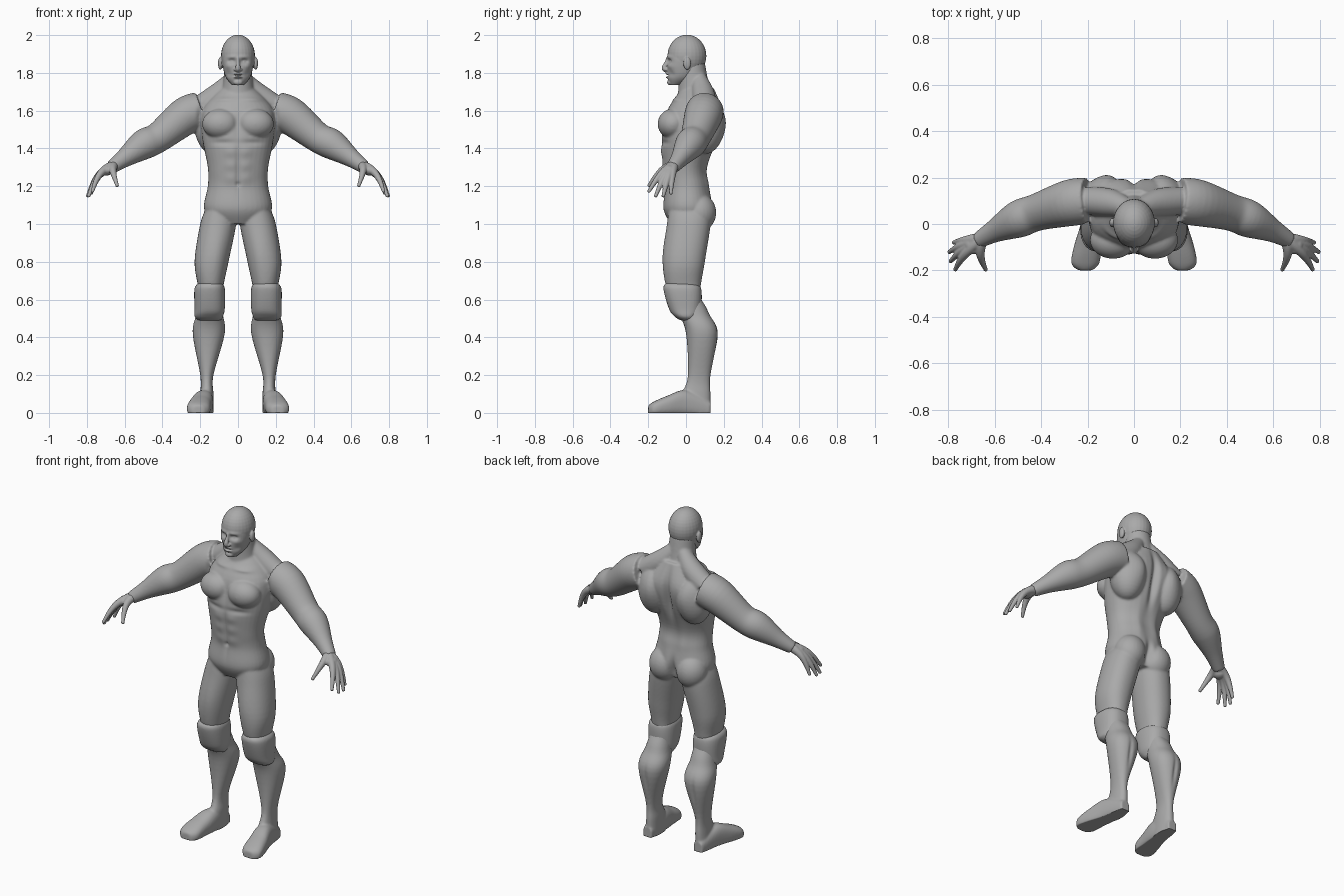
import bpy, bmesh
from math import sin, cos, pi, exp, copysign
from mathutils import Vector, Matrix

if "Cube" in bpy.data.objects:
    bpy.data.objects.remove(bpy.data.objects["Cube"])

grey = bpy.data.materials.new("plain grey")
grey.use_nodes = True
grey.diffuse_color = (.4, .4, .4, 1)
grey.node_tree.nodes["Principled BSDF"].inputs["Base Color"].default_value = grey.diffuse_color


def refine(rows, steps=6):
    """Smooth curve through the rows of numbers (Catmull-Rom)."""
    rows = [rows[0], *rows, rows[-1]]
    out = []
    for before, start, end, after in zip(rows, rows[1:], rows[2:], rows[3:]):
        for i in range(steps):
            t = i / steps
            out.append([q + t * ((r - p) + t * ((2 * p - 5 * q + 4 * r - s) + t * (3 * (q - r) + s - p))) / 2
                        for p, q, r, s in zip(before, start, end, after)])
    return out + [list(rows[-1])]


def skin(bm, rings):
    """Closed surface over a series of rings."""
    loops = [[bm.verts.new(point) for point in ring] for ring in rings]
    for low, high in zip(loops, loops[1:]):
        for i in range(len(low)):
            bm.faces.new((low[i - 1], low[i], high[i], high[i - 1]))
    bm.faces.new(loops[0][::-1])
    bm.faces.new(loops[-1])


def circle(power=2, count=36):
    for i in range(count):
        c, s = cos(2 * pi * i / count), sin(2 * pi * i / count)
        yield copysign(abs(c) ** (2 / power), c), copysign(abs(s) ** (2 / power), s)


def loft(bm, rows, power=2.2, along_y=False):
    """Rows: level, then low and high limit on each of the two other axes."""
    rings = []
    for level, a0, a1, b0, b1 in refine(rows):
        ring = [((a0 + a1 + u * (a1 - a0)) / 2, (b0 + b1 + v * (b1 - b0)) / 2) for u, v in circle(power)]
        rings.append([(a, level, b) if along_y else (a, b, level) for a, b in ring])
    skin(bm, rings)


def centred(rows):
    return [(z, -width, width, front, back) for z, width, front, back in rows]


def tube(bm, rows):
    """Rows: x, y, z, radius."""
    rows = refine(rows)
    points = [Vector(row[:3]) for row in rows]
    rings = []
    for i, point in enumerate(points):
        heading = points[min(i + 1, len(points) - 1)] - points[max(i - 1, 0)]
        turn = heading.to_track_quat('Z', 'Y')
        rings.append([point + turn @ Vector((u, v, 0)) * rows[i][3] for u, v in circle()])
    skin(bm, rings)


def blob(bm, centre, radii):
    bmesh.ops.create_uvsphere(bm, u_segments=28, v_segments=18, radius=1,
                              matrix=Matrix.Translation(centre) @ Matrix.Diagonal((*radii, 1)))


def mirror(bm):
    copies = bmesh.ops.duplicate(bm, geom=bm.verts[:] + bm.edges[:] + bm.faces[:])["geom"]
    for item in copies:
        if isinstance(item, bmesh.types.BMVert):
            item.co.x *= -1
    bmesh.ops.reverse_faces(bm, faces=[item for item in copies if isinstance(item, bmesh.types.BMFace)])


def finish(name, bm, voxel, smoothing):
    """Fuse the shapes into one smooth skin."""
    mesh = bpy.data.meshes.new(name)
    bm.to_mesh(mesh)
    bm.free()
    obj = bpy.data.objects.new(name, mesh)
    bpy.context.collection.objects.link(obj)
    fuse = obj.modifiers.new("fuse", 'REMESH')
    fuse.mode, fuse.voxel_size = 'VOXEL', voxel
    relax = obj.modifiers.new("relax", 'SMOOTH')
    relax.factor, relax.iterations = .5, smoothing
    graph = bpy.context.evaluated_depsgraph_get()
    fused = bpy.data.meshes.new_from_object(obj.evaluated_get(graph))
    obj.modifiers.clear()
    obj.data = fused
    fused.materials.clear()
    fused.materials.append(grey)
    fused.polygons.foreach_set("use_smooth", [True] * len(fused.polygons))
    return obj


def press(obj, at, width, height, depth):
    """Soft push on both sides; a positive depth moves the skin backward."""
    for vert in obj.data.vertices:
        offset = Vector((abs(vert.co.x), vert.co.y, vert.co.z)) - Vector(at)
        if abs(offset.y) < .09:
            vert.co.y += depth * exp(-(offset.x / width) ** 2 - (offset.z / height) ** 2
                                     - (offset.y / .05) ** 2)


def other_side(obj):
    twin = obj.copy()
    twin.data = obj.data.copy()
    twin.name = obj.name.replace("left", "right")
    twin.data.transform(Matrix.Scale(-1, 4, (1, 0, 0)))
    twin.data.flip_normals()
    bpy.context.collection.objects.link(twin)


# Leg and foot
bm = bmesh.new()
loft(bm, [(1.08, .02, .17, -.09, .12), (1, .01, .2, -.1, .13), (.8, .05, .23, -.12, .1),
          (.65, .08, .21, -.1, .08), (.53, .08, .22, -.04, .12), (.42, .07, .24, 0, .17),
          (.2, .13, .2, .01, .13), (.1, .13, .2, -.02, .13), (-.01, .13, .21, -.03, .13)])
loft(bm, [(y, x - half, x + half, -.02, top) for y, x, half, top in
          [(.13, .17, .03, .06), (0, .18, .05, .12), (-.1, .2, .06, .09), (-.17, .21, .06, .06),
           (-.2, .21, .03, .04)]], 2.5, along_y=True)

# Arm, sloping shoulder muscle, buttock, chest and flank
tube(bm, [(.2, .1, 1.6, .1), (.28, .09, 1.57, .1), (.42, .05, 1.46, .08), (.5, .02, 1.42, .08),
          (.6, -.03, 1.35, .05), (.67, -.07, 1.3, .035)])
tube(bm, [(.03, .07, 1.77, .04), (.1, .09, 1.69, .06), (.2, .1, 1.62, .06)])
blob(bm, (.09, .07, 1.06), (.09, .09, .1))
blob(bm, (.09, -.07, 1.53), (.1, .08, .08))
blob(bm, (.13, .1, 1.52), (.1, .1, .15))
mirror(bm)

# Trunk and neck, fused with the limbs
loft(bm, centred([(1, .12, -.08, .1), (1.08, .18, -.12, .14), (1.2, .16, -.11, .12), (1.3, .16, -.12, .11),
                  (1.46, .19, -.13, .17), (1.6, .19, -.1, .19), (1.72, .09, -.02, .15)]))
tube(bm, [(0, .05, 1.62, .1), (0, .04, 1.74, .08), (0, .03, 1.85, .07)])
body = finish("body", bm, .0065, 6)
for vert in body.data.vertices:
    vert.co.z = max(vert.co.z, 0)

# Spine, shoulder blades, lower back, buttock cleft
press(body, at=(0, .19, 1.45), width=.02, height=.2, depth=-.03)
press(body, at=(.1, .2, 1.56), width=.06, height=.1, depth=.015)
press(body, at=(.06, .13, 1.25), width=.03, height=.1, depth=.01)
press(body, at=(0, .15, 1.05), width=.02, height=.07, depth=-.03)

# Breastbone, chest edge, collarbone, shoulder crease
press(body, at=(0, -.15, 1.53), width=.02, height=.07, depth=.01)
press(body, at=(.1, -.14, 1.43), width=.08, height=.015, depth=.01)
press(body, at=(.1, -.06, 1.66), width=.08, height=.012, depth=-.01)
press(body, at=(.2, -.02, 1.57), width=.015, height=.05, depth=.014)

# Belly line, navel and belly muscles
press(body, at=(0, -.12, 1.28), width=.012, height=.13, depth=.007)
press(body, at=(0, -.12, 1.21), width=.012, height=.012, depth=.008)
for row in range(3):
    press(body, at=(.04, -.12, 1.24 + row * .07), width=.035, height=.03, depth=-.006)

# Thigh, hollow of the knee, calf
press(body, at=(.11, -.12, .84), width=.05, height=.12, depth=-.006)
press(body, at=(.15, .09, .62), width=.04, height=.04, depth=-.012)
press(body, at=(.16, .17, .36), width=.012, height=.08, depth=-.008)

# Head: skull, jaw, nose, lips, chin, ears
bm = bmesh.new()
blob(bm, (0, .005, 1.89), (.09, .103, .112))
loft(bm, centred([(1.735, .03, -.085, -.03), (1.78, .066, -.098, .05), (1.86, .084, -.1, .09),
                  (1.92, .08, -.09, .09)]))
tube(bm, [(0, -.095, 1.88, .008), (0, -.107, 1.85, .01), (0, -.115, 1.825, .014), (0, -.1, 1.81, .012)])
for lip in (1.777, 1.794):
    blob(bm, (0, -.096, lip), (.024, .012, .006))
blob(bm, (0, -.085, 1.75), (.025, .015, .016))
for side in (-1, 1):
    blob(bm, (side * .014, -.106, 1.818), (.009, .012, .008))
    blob(bm, (side * .094, .006, 1.85), (.012, .02, .034))
head = finish("head", bm, .0038, 3)

# Eye sockets, eyeballs, brows, cheekbones, cheeks, mouth
press(head, at=(.034, -.1, 1.862), width=.02, height=.012, depth=.016)
press(head, at=(.034, -.085, 1.861), width=.009, height=.007, depth=-.006)
press(head, at=(.03, -.1, 1.885), width=.03, height=.01, depth=-.005)
press(head, at=(.055, -.08, 1.835), width=.02, height=.014, depth=-.005)
press(head, at=(.05, -.08, 1.795), width=.018, height=.018, depth=.007)
press(head, at=(0, -.105, 1.786), width=.02, height=.005, depth=.01)

# Hands: each finger curves out from the wrist and together they form the palm
bm = bmesh.new()
wrist, bend = Vector((.655, -.063, 1.31)), Vector((.015, 0, .025))
for finger_tip in [(.64, -.195, 1.205), (.77, -.195, 1.175), (.79, -.16, 1.15), (.795, -.12, 1.15),
                   (.776, -.08, 1.165)]:
    steps = [i / 4 for i in range(5)]
    tube(bm, [(*(wrist.lerp(finger_tip, t) + bend * sin(pi * t)), .028 - .019 * t) for t in steps])
    blob(bm, finger_tip, (.01, .01, .01))
blob(bm, (.695, -.09, 1.285), (.035, .04, .028))
other_side(finish("left_hand", bm, .004, 3))

# Knee pads
bm = bmesh.new()
loft(bm, [(.69, .09, .2, -.1, .04), (.66, .07, .23, -.12, .08), (.55, .07, .23, -.09, .08),
          (.51, .08, .23, -.06, .06), (.49, .09, .21, -.03, .05)], 2.4)
other_side(finish("left_knee_pad", bm, .006, 3))
